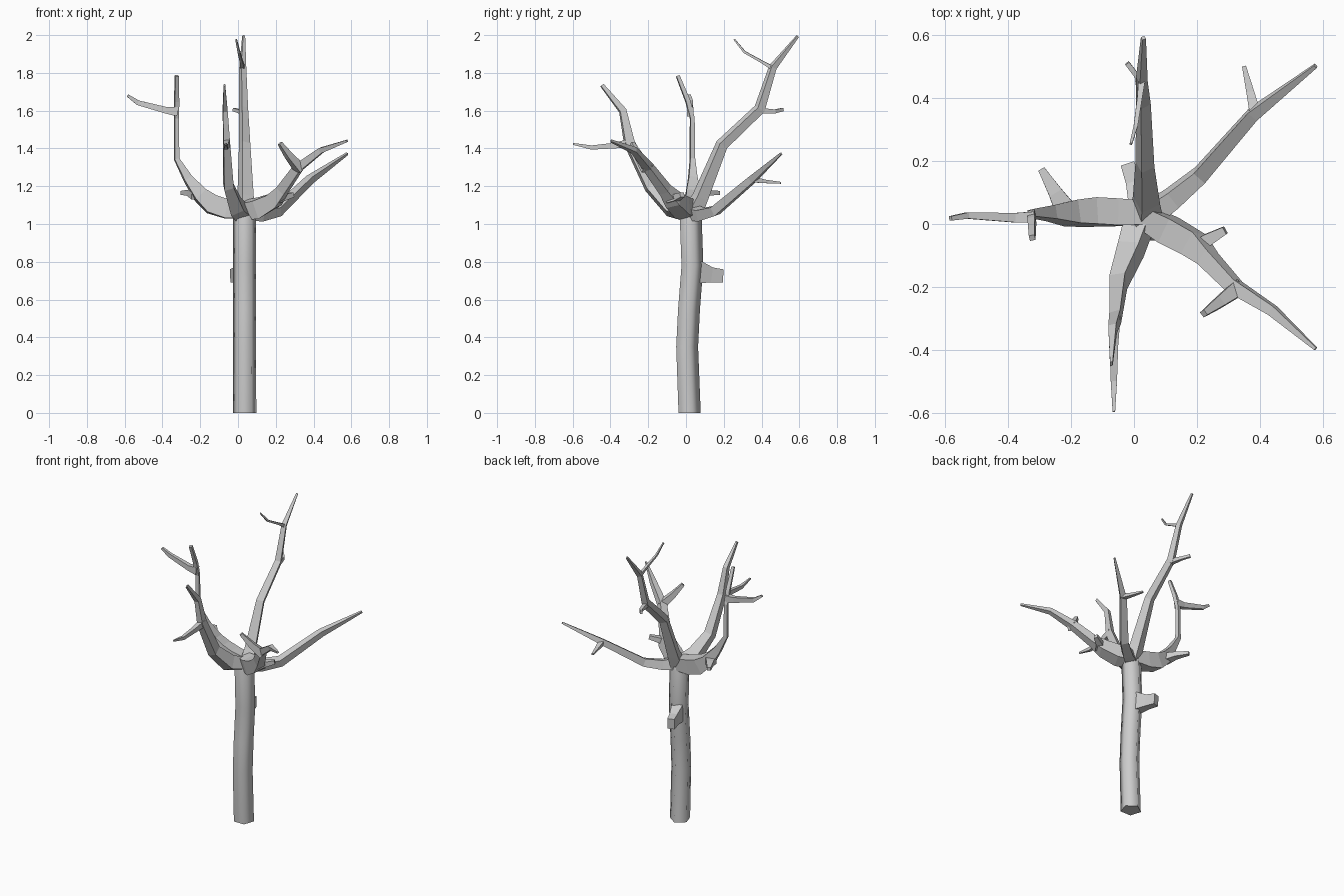
import bpy, bmesh, math
from mathutils import Vector


def make_object(name, rings):
    """Skin a list of equal-sized rings and cap both ends."""
    bm = bmesh.new()
    loops = [[bm.verts.new(p) for p in ring] for ring in rings]
    n = len(loops[0])
    for a, b in zip(loops, loops[1:]):
        for i in range(n):
            j = (i + 1) % n
            bm.faces.new((a[i], a[j], b[j], b[i]))
    bm.faces.new(loops[0][::-1])
    bm.faces.new(loops[-1])
    bmesh.ops.recalc_face_normals(bm, faces=bm.faces)
    me = bpy.data.meshes.new(name)
    bm.to_mesh(me)
    bm.free()
    ob = bpy.data.objects.new(name, me)
    bpy.context.collection.objects.link(ob)
    return ob


def limb(name, path, roll=0):
    """Four-sided tapering limb; each path entry is x, y, z, width, thickness."""
    pts = [Vector(p[:3]) for p in path]
    run = pts[-1] - pts[0]
    side = Vector((-run.y, run.x, 0)).normalized()
    rings = []
    for i, p in enumerate(path):
        t = Vector((0, 0, 0))
        if i > 0:
            t += (pts[i] - pts[i - 1]).normalized()
        if i < len(pts) - 1:
            t += (pts[i + 1] - pts[i]).normalized()
        t.normalize()
        s = (side - t * side.dot(t)).normalized()
        nrm = t.cross(s)
        ring = []
        for k in range(4):
            a = math.radians(45 + 90 * k + roll)
            ring.append(pts[i] + s * math.cos(a) * p[3] * 0.707
                        + nrm * math.sin(a) * p[4] * 0.707)
        rings.append(ring)
    return make_object(name, rings)


# Trunk: gently bent five-sided column
trunk_rings = []
for z, cy, r in ((0, .013, .065), (.35, 0, .064), (.55, .01, .064),
                 (.78, .028, .064), (1.03, .019, .064), (1.11, .022, .045)):
    trunk_rings.append([(.035 + r * math.cos(math.radians(18 + 72 * k)),
                         cy + r * math.sin(math.radians(18 + 72 * k)), z)
                        for k in range(5)])
trunk = make_object("trunk", trunk_rings)
bpy.context.view_layer.objects.active = trunk
trunk.select_set(True)
bpy.ops.object.shade_smooth_by_angle(angle=math.radians(80))

# Stub of a broken branch behind the trunk
limb("trunk_stub", [(.02, .06, .745, .07, .12), (.0, .13, .73, .05, .08),
                    (-.02, .19, .725, .045, .07)])

# Tall back branch and its twigs
limb("back_branch", [(.04, .03, 1.05, .08, .08), (.04, .075, 1.14, .065, .065),
                     (.035, .19, 1.42, .045, .05), (.03, .39, 1.61, .035, .045),
                     (.025, .46, 1.83, .028, .032), (.03, .592, 1.995, .012, .012)], 25)
limb("back_twig_low", [(.028, .39, 1.6, .03, .03), (.01, .47, 1.596, .017, .02),
                       (-.022, .512, 1.606, .015, .018)])
limb("back_twig_high", [(.025, .46, 1.825, .022, .022), (.018, .4, 1.86, .016, .014),
                        (.005, .31, 1.91, .013, .012), (-.01, .255, 1.978, .008, .008)])

# Right rear branch
limb("right_rear_branch", [(.05, .03, 1.06, .07, .07), (.12, .08, 1.05, .06, .06),
                           (.21, .155, 1.07, .048, .05), (.38, .35, 1.235, .038, .038),
                           (.578, .503, 1.372, .012, .012)], 15)
limb("right_rear_twig", [(.385, .355, 1.235, .035, .03), (.37, .42, 1.225, .025, .018),
                         (.35, .502, 1.218, .013, .01)])

# Right front branch
limb("right_front_branch", [(.04, .02, 1.075, .07, .09), (.11, -.02, 1.085, .085, .1),
                            (.19, -.065, 1.125, .08, .08), (.235, -.11, 1.18, .055, .055),
                            (.32, -.2, 1.3, .045, .045), (.44, -.275, 1.39, .032, .03),
                            (.578, -.397, 1.44, .01, .012)], 15)
limb("right_front_twig_high", [(.33, -.205, 1.29, .05, .05), (.27, -.25, 1.36, .035, .035),
                               (.222, -.285, 1.427, .02, .02)])
limb("right_front_twig_low", [(.2, -.085, 1.13, .06, .04), (.235, -.05, 1.14, .04, .035),
                              (.29, -.02, 1.155, .025, .025)])

# Front branch
limb("front_branch", [(.02, .015, 1.06, .08, .08), (-.01, -.08, 1.09, .07, .085),
                      (-.05, -.185, 1.2, .05, .065), (-.06, -.3, 1.43, .034, .05),
                      (-.068, -.335, 1.6, .025, .035), (-.072, -.445, 1.735, .008, .018)], 20)
limb("front_twig", [(-.06, -.29, 1.43, .035, .045), (-.063, -.38, 1.415, .026, .03),
                    (-.064, -.5, 1.405, .02, .022), (-.064, -.598, 1.424, .008, .01)])

# Left branch
limb("left_branch", [(.04, .035, 1.07, .075, .08), (-.06, .037, 1.08, .085, .1),
                     (-.14, .038, 1.105, .085, .1), (-.2, .035, 1.155, .075, .075),
                     (-.265, .035, 1.24, .045, .045), (-.325, .034, 1.345, .025, .025),
                     (-.325, .033, 1.56, .022, .022), (-.325, .01, 1.65, .024, .024),
                     (-.324, -.044, 1.785, .018, .018)])
limb("left_twig_high", [(-.32, .022, 1.595, .035, .05), (-.38, .02, 1.602, .03, .035),
                        (-.53, .027, 1.642, .02, .026), (-.584, .018, 1.68, .014, .014)])
limb("left_twig_low", [(-.215, .04, 1.155, .07, .05), (-.25, .1, 1.165, .045, .032),
                       (-.295, .175, 1.165, .022, .02)])
